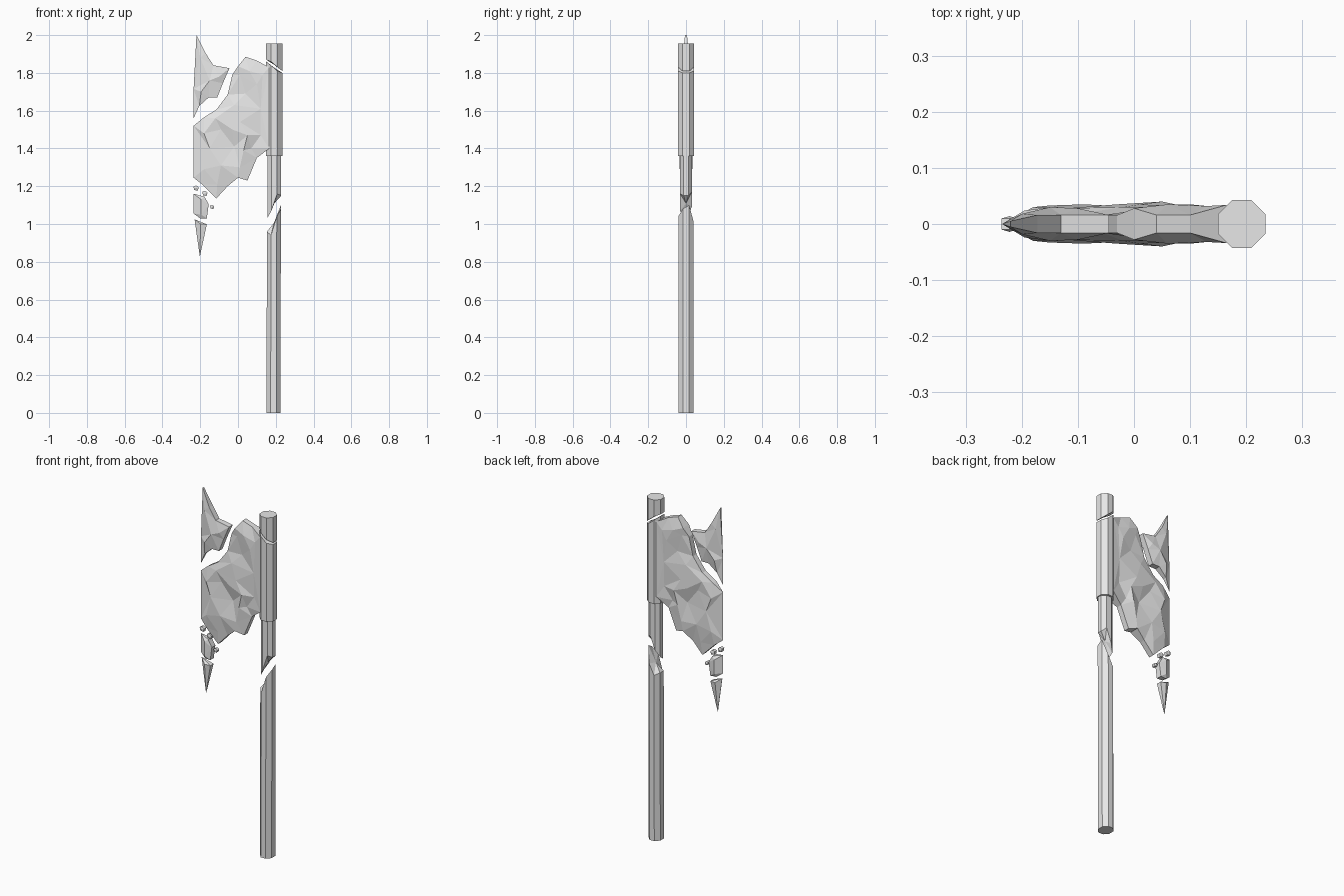
import bpy, bmesh, math
from mathutils import Vector
from mathutils.geometry import delaunay_2d_cdt

if "Cube" in bpy.data.objects:
    bpy.data.objects.remove(bpy.data.objects["Cube"], do_unlink=True)

grey = bpy.data.materials.new("plain_grey")
grey.use_nodes = True
grey.diffuse_color = (0.8, 0.8, 0.8, 1)
grey.node_tree.nodes["Principled BSDF"].inputs["Base Color"].default_value = grey.diffuse_color

EDGE_X = -0.235  # cutting edge of the blade


def finish(name, bm):
    """Clean the mesh, turn normals outward and link a flat shaded object."""
    bmesh.ops.remove_doubles(bm, verts=bm.verts, dist=0.0005)
    bmesh.ops.recalc_face_normals(bm, faces=bm.faces)
    mesh = bpy.data.meshes.new(name)
    bm.to_mesh(mesh)
    bm.free()
    mesh.materials.append(grey)
    obj = bpy.data.objects.new(name, mesh)
    bpy.context.collection.objects.link(obj)
    return obj


def shaft(name, rx, ry, bottom, top, low_x=0.192, high_x=0.192):
    """Eight-sided shaft; each end is one height or eight ragged heights."""
    bm = bmesh.new()
    rings = []
    for heights, cx in ((bottom, low_x), (top, high_x)):
        if not isinstance(heights, list):
            heights = [heights] * 8
        ring = []
        for i, z in enumerate(heights):
            a = math.radians(22.5 + 45 * i)
            ring.append(bm.verts.new((cx + rx * math.cos(a), ry * math.sin(a), z)))
        centre = bm.verts.new((cx, 0, sum(heights) / 8))
        for i in range(8):
            bm.faces.new((ring[i], ring[i - 1], centre))
        rings.append(ring)
    low, high = rings
    for i in range(8):
        bm.faces.new((low[i - 1], low[i], high[i], high[i - 1]))
    return finish(name, bm)


def rim_depth(x):
    """Half thickness at the outline: sharp at the cutting edge, full at the socket."""
    if x > 0.14:
        return 0.034
    if abs(x - 0.01) < 0.02:
        return 0.028
    return min(0.016, max(0, x - EDGE_X) * 0.35)


def slab(name, outline, inner, rim=rim_depth):
    """Faceted plate, symmetric front to back, with raised points inside its outline."""
    count = len(outline)
    flat = [Vector(p[:2]) for p in outline + inner]
    depth = [rim(p[0]) for p in outline] + [p[2] for p in inner]
    border = [(i, (i + 1) % count) for i in range(count)]
    pts, _, tris, orig, _, _ = delaunay_2d_cdt(flat, border, [list(range(count))], 1, 1e-5)
    bm = bmesh.new()
    sides = []
    for sign in (-1, 1):
        side = [bm.verts.new((p.x, sign * depth[o[0]], p.y)) for p, o in zip(pts, orig)]
        for tri in tris:
            bm.faces.new([side[i] for i in tri])
        sides.append(side)
    place = {o: i for i, group in enumerate(orig) for o in group}
    front, back = sides
    for a, b in border:
        a, b = place[a], place[b]
        bm.faces.new((front[a], front[b], back[b], back[a]))
    return finish(name, bm)


# Broken handle, socket and cap
shaft("lower_handle", 0.040, 0.044, 0,
      [1.10, 1.01, 0.95, 0.96, 0.96, 0.94, 1.04, 1.08], 0.188, 0.190)
shaft("upper_handle", 0.040, 0.033,
      [1.15, 1.17, 1.09, 1.05, 1.03, 1.07, 1.16, 1.15], 1.37)
shaft("socket", 0.046, 0.046, 1.36,
      [1.80, 1.81, 1.84, 1.86, 1.86, 1.84, 1.81, 1.80])
shaft("handle_cap", 0.046, 0.046,
      [1.81, 1.83, 1.86, 1.87, 1.87, 1.86, 1.83, 1.81], 1.955)

# Main blade: outline, then the hammered bumps and hollows on its faces
slab("main_blade",
     [(EDGE_X, 1.52), (EDGE_X, 1.245), (-0.19, 1.21), (-0.115, 1.135), (-0.055, 1.2),
      (0, 1.245), (0.05, 1.23), (0.1, 1.35), (0.165, 1.4), (0.165, 1.83),
      (0.1, 1.865), (0.04, 1.885), (0, 1.835), (-0.03, 1.79), (-0.055, 1.685),
      (-0.115, 1.605), (-0.18, 1.565)],
     [(-0.18, 1.48, 0.03), (-0.18, 1.29, 0.03), (-0.15, 1.4, 0.033), (-0.09, 1.5, 0.02),
      (-0.09, 1.31, 0.035), (-0.11, 1.21, 0.025), (-0.03, 1.5, 0.035), (-0.02, 1.41, 0.015),
      (0.01, 1.54, 0.035), (0.03, 1.39, 0.035), (0.05, 1.47, 0.04), (0.07, 1.4, 0.02),
      (0.12, 1.47, 0.025), (0.12, 1.61, 0.03), (0.1, 1.74, 0.035), (0.04, 1.69, 0.02),
      (0.01, 1.79, 0.025), (0.06, 1.81, 0.035), (-0.02, 1.63, 0.03), (-0.12, 1.56, 0.028),
      (0.01, 1.3, 0.03), (0.13, 1.79, 0.032)])

# Upper horn broken off the blade
slab("upper_blade_shard",
     [(-0.22, 2), (-0.172, 1.905), (-0.13, 1.84), (-0.045, 1.825), (-0.08, 1.745),
      (-0.11, 1.67), (-0.155, 1.67), (-0.205, 1.625), (EDGE_X, 1.56), (EDGE_X, 1.715)],
     [(-0.2, 1.88, 0.018), (-0.195, 1.7, 0.024), (-0.15, 1.76, 0.03), (-0.1, 1.78, 0.028)])

# Lower horn fragments, ridged down the middle
slab("lower_blade_shard",
     [(EDGE_X, 1.16), (-0.178, 1.145), (-0.155, 1.105), (-0.165, 1.03),
      (-0.2, 1.03), (EDGE_X, 1.055)],
     [(-0.195, 1.13, 0.024), (-0.195, 1.05, 0.024)])
slab("blade_tip_shard", [(-0.23, 1.025), (-0.165, 0.998), (-0.202, 0.827)],
     [(-0.198, 1.0, 0.02)], lambda x: 0.015 if x > -0.18 else 0.001)

# Small chips, from the same helper
for name, x, z, size in (("edge_chip", -0.222, 1.19, 0.014),
                         ("middle_chip", -0.175, 1.162, 0.014),
                         ("inner_chip", -0.137, 1.09, 0.011)):
    slab(name, [(x - size, z + size * 0.6), (x - size * 0.7, z - size * 0.7),
                (x + size * 0.6, z - size), (x + size, z + size * 0.3), (x, z + size)],
         [(x, z, 0.014)], lambda x: 0.01)
